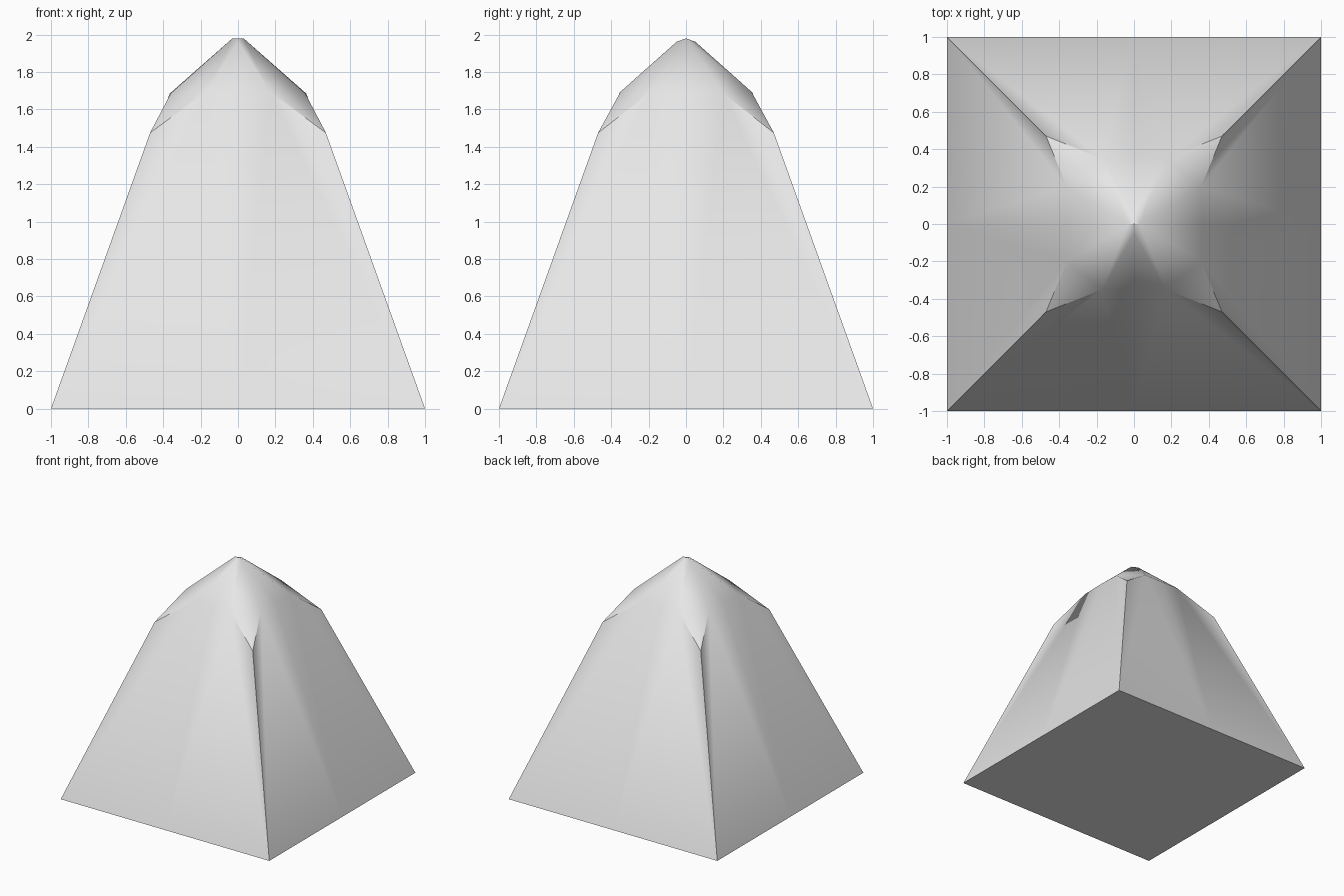
import bpy
import bmesh
import math

default_cube = bpy.data.objects.get("Cube")
if default_cube:
    bpy.data.objects.remove(default_cube, do_unlink=True)

# Plain grey material
grey = bpy.data.materials.new("light grey")
grey.use_nodes = True
colour = (0.8, 0.8, 0.8, 1.0)
grey.diffuse_color = colour
grey.node_tree.nodes["Principled BSDF"].inputs["Base Color"].default_value = colour

# Corner points of one quarter of the block
points = {
    "base_centre": (0, 0, 0),
    "base_side": (1, 0, 0),
    "base_back": (0, 1, 0),
    "base_corner": (1, 1, 0),
    "shoulder": (0.47, 0.47, 1.475),
    "back_eave": (0.17, 0.35, 1.695),
    "back_middle": (0, 0.355, 1.69),
    "side_eave": (0.36, 0.2, 1.685),
    "side_middle": (0.365, 0, 1.685),
    "back_tip": (0, 0.05, 1.962),
    "ridge_end": (0.03, 0, 1.98),
    "ridge_centre": (0, 0, 1.98),
}

# Faces of that quarter: underside, walls, shoulder facet, cap
faces = [
    "base_centre base_back base_corner base_side",
    "base_back back_middle back_eave base_corner",
    "base_corner back_eave shoulder",
    "base_corner shoulder side_eave",
    "base_side base_corner side_eave side_middle",
    "shoulder back_eave side_eave",
    "back_middle back_tip back_eave",
    "back_eave back_tip ridge_end side_eave",
    "side_eave ridge_end side_middle",
    "back_tip ridge_centre ridge_end",
]

# Mirror the quarter around both axes and weld the seams
bm = bmesh.new()
for sx in (1, -1):
    for sy in (1, -1):
        verts = {name: bm.verts.new((x * sx, y * sy, z))
                 for name, (x, y, z) in points.items()}
        for face in faces:
            bm.faces.new([verts[name] for name in face.split()])
bmesh.ops.remove_doubles(bm, verts=bm.verts, dist=0.0005)
bmesh.ops.recalc_face_normals(bm, faces=bm.faces)

mesh = bpy.data.meshes.new("tapered_block")
bm.to_mesh(mesh)
bm.free()
mesh.materials.append(grey)
block = bpy.data.objects.new("tapered_block", mesh)
bpy.context.collection.objects.link(block)

# Soft shading with crisp corner creases
bpy.ops.object.select_all(action="DESELECT")
block.select_set(True)
bpy.context.view_layer.objects.active = block
bpy.ops.object.shade_smooth_by_angle(angle=math.radians(32))
